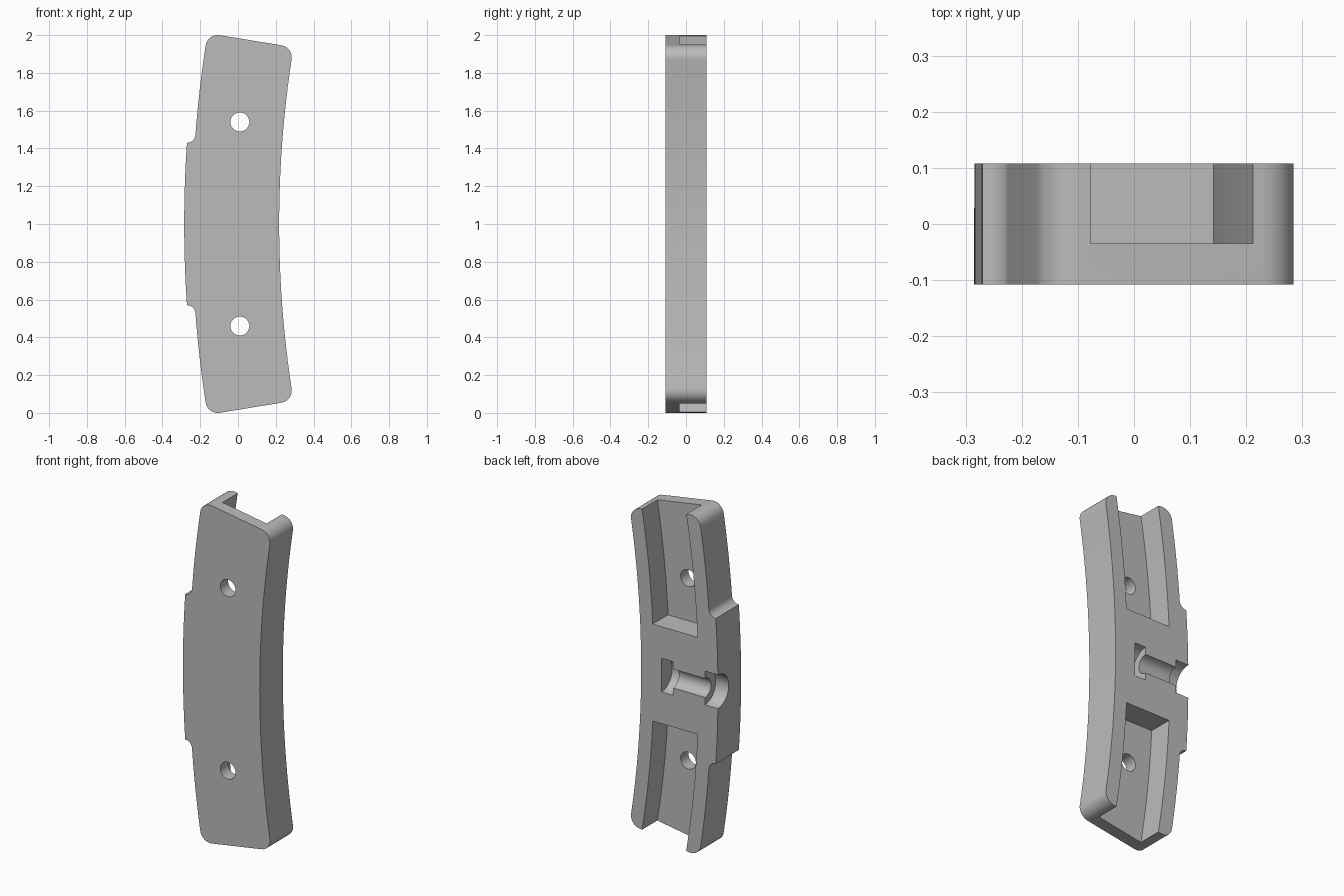
import bpy, bmesh
from math import sin, cos, pi, sqrt, radians
from mathutils import Vector, Matrix

cube = bpy.data.objects.get("Cube")
if cube:
    bpy.data.objects.remove(cube, do_unlink=True)

# Main dimensions: arcs share a centre far out on +x, at mid height
CX, MID = 6.02, 1.0
R_IN, R_OUT, R_PAD = 5.802, 6.263, 6.305
POCKET_IN, POCKET_OUT, POCKET_END = 5.885, 6.178, 0.287
HALF_DEPTH, FLOOR = 0.108, -0.035
END, CORNER = radians(9.28), 0.065

grey = bpy.data.materials.new("grey plastic")
grey.use_nodes = True
grey.diffuse_color = (0.5, 0.5, 0.5, 1)
grey.node_tree.nodes["Principled BSDF"].inputs["Base Color"].default_value = (0.5, 0.5, 0.5, 1)


def arc(r, z0, z1, n=24):
    """Points (x, z from mid height) on a body arc."""
    zs = [z0 + (z1 - z0) * i / n for i in range(n + 1)]
    return [Vector((CX - sqrt(r * r - z * z), z)) for z in zs]


def corner(r, t0):
    """Quarter-round end corner whose centre lies on radius r."""
    a = END - CORNER / r
    out, along = Vector((-cos(a), sin(a))), Vector((sin(a), cos(a)))
    c = Vector((CX, 0)) + out * r
    ts = [t0 + pi / 2 * i / 8 for i in range(9)]
    return [c + CORNER * (out * cos(t) + along * sin(t)) for t in ts]


def finish(bm, name):
    bmesh.ops.recalc_face_normals(bm, faces=bm.faces)
    mesh = bpy.data.meshes.new(name)
    bm.to_mesh(mesh)
    bm.free()
    mesh.materials.append(grey)
    obj = bpy.data.objects.new(name, mesh)
    bpy.context.collection.objects.link(obj)
    return obj


def prism(name, outline, y0, y1):
    """Extrude an x-z outline along y."""
    bm = bmesh.new()
    face = bm.faces.new([bm.verts.new((p.x, y0, p.y + MID)) for p in outline])
    ext = bmesh.ops.extrude_face_region(bm, geom=[face])
    verts = [g for g in ext["geom"] if isinstance(g, bmesh.types.BMVert)]
    bmesh.ops.translate(bm, verts=verts, vec=(0, y1 - y0, 0))
    return finish(bm, name)


def rod(name, axis, radius, start, end, centre):
    """Cylinder along x or y between start and end."""
    bm = bmesh.new()
    turn = Matrix.Rotation(pi / 2, 4, "Y" if axis == "x" else "X")
    middle = Vector(centre)
    middle["xyz".index(axis)] = (start + end) / 2
    bmesh.ops.create_cone(bm, cap_ends=True, segments=48, radius1=radius, radius2=radius,
                          depth=end - start, matrix=Matrix.Translation(middle) @ turn)
    return finish(bm, name)


# Curved body outline: upper half, then mirrored to the lower half
FILLET, PAD_TOP = 0.045, 0.43
fillet_z = PAD_TOP + FILLET
fillet_x = CX - sqrt(R_OUT ** 2 - fillet_z ** 2) - FILLET
outer_corner, inner_corner = corner(R_OUT - CORNER, 0), corner(R_IN + CORNER, pi / 2)
half = arc(R_PAD, 0, PAD_TOP)[:-1]
half += [Vector((fillet_x + FILLET * sin(t), fillet_z - FILLET * cos(t)))
         for t in [pi / 2 * i / 8 for i in range(9)]]
half += arc(R_OUT, fillet_z, outer_corner[0].y)[1:-1] + outer_corner + inner_corner
half += arc(R_IN, inner_corner[-1].y, 0)[1:]
lower = [Vector((p.x, -p.y)) for p in reversed(half[1:-1])]
body = prism("curved_body", half + lower, -HALF_DEPTH, HALF_DEPTH)

# Cutters: open-ended pockets and screw holes, mirrored top and bottom
cutters = []
for side in (1, -1):
    outline = arc(POCKET_OUT, POCKET_END, 1.15) + arc(POCKET_IN, 1.15, POCKET_END)
    outline = [Vector((p.x, p.y * side)) for p in outline]
    cutters.append(prism("pocket_cutter", outline, FLOOR, 0.2))
    cutters.append(rod("hole_cutter", "y", 0.05, -0.2, 0.05, (0.01, 0, MID + 0.54 * side)))

# Cutters: bolt channel across the back, with head and nut recesses
for name, radius, x0, x1 in (("shank_cutter", 0.056, -0.25, 0.05),
                             ("head_cutter", 0.1, -0.4, -0.2),
                             ("nut_cutter", 0.1, 0.01, 0.085)):
    cutters.append(rod(name, "x", radius, x0, x1, (0, HALF_DEPTH, MID)))

for cutter in cutters:
    cutter.hide_render = True
    mod = body.modifiers.new(cutter.name, "BOOLEAN")
    mod.operation, mod.solver, mod.object = "DIFFERENCE", "EXACT", cutter

# Bake the cuts and drop the cutters
bpy.context.view_layer.update()
depsgraph = bpy.context.evaluated_depsgraph_get()
cut_mesh = bpy.data.meshes.new_from_object(body.evaluated_get(depsgraph))
body.modifiers.clear()
body.data = cut_mesh
cut_mesh.materials.clear()
cut_mesh.materials.append(grey)
for cutter in cutters:
    bpy.data.objects.remove(cutter, do_unlink=True)

bpy.ops.object.select_all(action="DESELECT")
body.select_set(True)
bpy.context.view_layer.objects.active = body
bpy.ops.object.shade_smooth_by_angle(angle=radians(30))
